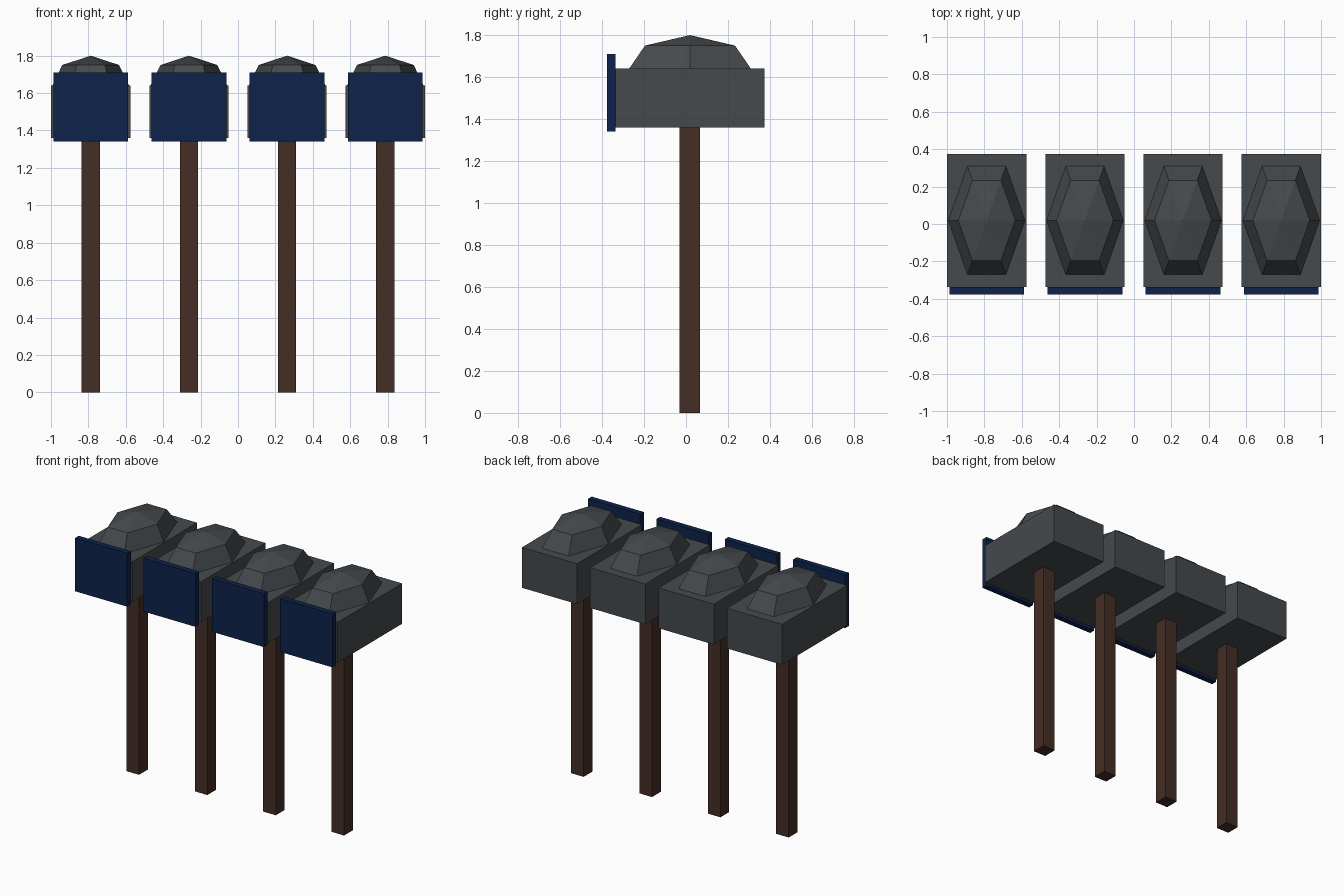
import bpy, math

if "Cube" in bpy.data.objects:
    bpy.data.objects.remove(bpy.data.objects["Cube"])


def material(name, rgb):
    m = bpy.data.materials.new(name)
    m.diffuse_color = (*rgb, 1)
    m.use_nodes = True
    m.node_tree.nodes["Principled BSDF"].inputs["Base Color"].default_value = m.diffuse_color
    return m


metal = material("dark grey metal", (0.06, 0.068, 0.073))
wood = material("dark brown wood", (0.058, 0.027, 0.018))
blue = material("navy blue", (0.004, 0.016, 0.068))


def make(name, verts, faces, mat):
    me = bpy.data.meshes.new(name)
    me.from_pydata(verts, [], faces)
    me.materials.append(mat)
    ob = bpy.data.objects.new(name, me)
    bpy.context.collection.objects.link(ob)
    return ob


def box(name, x, w, y0, y1, z0, z1, mat):
    ring = [(x - w / 2, y0), (x + w / 2, y0), (x + w / 2, y1), (x - w / 2, y1)]
    verts = [(px, py, z) for z in (z0, z1) for px, py in ring]
    sides = [(i, (i + 1) % 4, (i + 1) % 4 + 4, i + 4) for i in range(4)]
    return make(name, verts, [(3, 2, 1, 0), (4, 5, 6, 7)] + sides, mat)


def dome(name, x, y, mat):
    # two stretched hexagon rings closed by a point
    verts = []
    for rx, ry, z in ((0.205, 0.335, 1.64), (0.152, 0.248, 1.75)):
        for i in range(6):
            a = math.radians(60 * i)
            verts.append((x + rx * math.cos(a), y + ry * math.sin(a), z))
    verts.append((x, y, 1.80))
    faces = [tuple(range(5, -1, -1))]
    for i in range(6):
        j = (i + 1) % 6
        faces += [(i, j, j + 6, i + 6), (i + 6, j + 6, 12)]
    return make(name, verts, faces, mat)


# row of four identical post boxes
for n in range(4):
    x = (n - 1.5) * 0.525
    box(f"post_{n + 1}", x, 0.097, -0.03, 0.067, 0, 1.37, wood)
    box(f"box_body_{n + 1}", x, 0.424, -0.336, 0.373, 1.36, 1.64, metal)
    box(f"front_plate_{n + 1}", x, 0.40, -0.376, -0.336, 1.34, 1.71, blue)
    dome(f"box_lid_{n + 1}", x, 0.019, metal)
